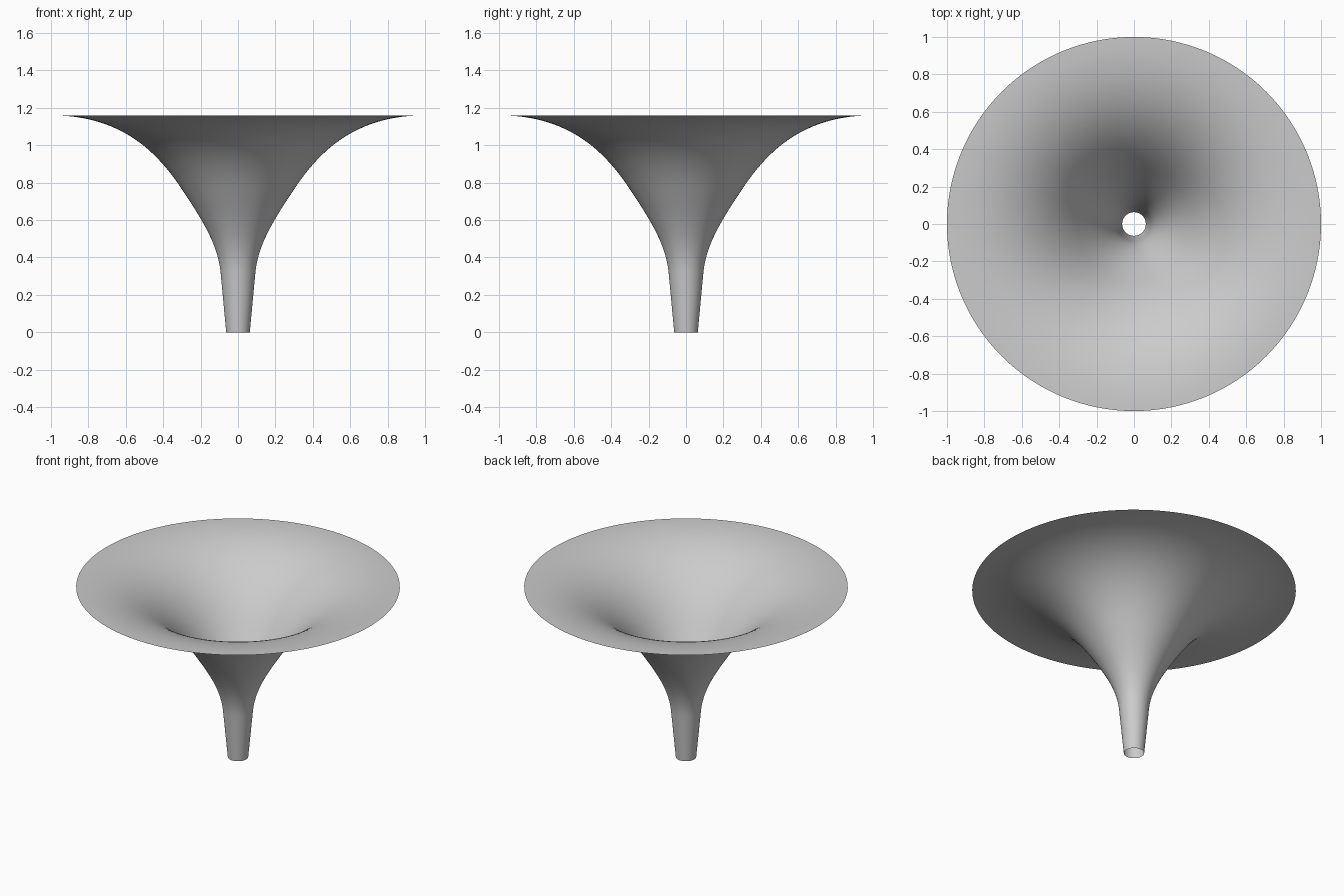
import bpy
import bmesh
import math
from mathutils import Vector
from mathutils.geometry import interpolate_bezier

if "Cube" in bpy.data.objects:
    bpy.data.objects.remove(bpy.data.objects["Cube"], do_unlink=True)

SIDES = 128


def point(radius, height):
    return Vector((radius, 0, height))


# Plain grey surface colour
grey = bpy.data.materials.new("plain_grey")
grey.use_nodes = True
colour = (0.6, 0.6, 0.6, 1)
grey.diffuse_color = colour
grey.node_tree.nodes["Principled BSDF"].inputs["Base Color"].default_value = colour

# Profile: straight spout, curved throat, flaring bell
foot = point(0.063, 0)
spout_top = point(0.093, 0.32)
waist = point(0.3, 0.765)
rim = point(1, 1.16)
spout = [foot.lerp(spout_top, i / 6) for i in range(6)]
throat = interpolate_bezier(spout_top, point(0.108, 0.47), point(0.19, 0.6), waist, 20)
bell = interpolate_bezier(waist, point(0.43, 0.96), point(0.62, 1.16), rim, 28)
profile = spout + throat + bell[1:]

# Thin open funnel, spun around the upright axis
bm = bmesh.new()
verts = [bm.verts.new(p) for p in profile]
edges = [bm.edges.new(pair) for pair in zip(verts, verts[1:])]
bmesh.ops.spin(bm, geom=verts + edges, axis=(0, 0, 1), cent=(0, 0, 0),
               angle=math.tau, steps=SIDES, use_merge=True)
bmesh.ops.remove_doubles(bm, verts=bm.verts, dist=0.0001)
bmesh.ops.recalc_face_normals(bm, faces=bm.faces)

# Face the skin towards the inside of the bell
bm.faces.ensure_lookup_table()
if sum(f.normal.z * f.calc_area() for f in bm.faces) < 0:
    bmesh.ops.reverse_faces(bm, faces=bm.faces)
for face in bm.faces:
    face.smooth = True

mesh = bpy.data.meshes.new("funnel")
bm.to_mesh(mesh)
bm.free()
mesh.materials.append(grey)
funnel = bpy.data.objects.new("funnel", mesh)
bpy.context.collection.objects.link(funnel)
